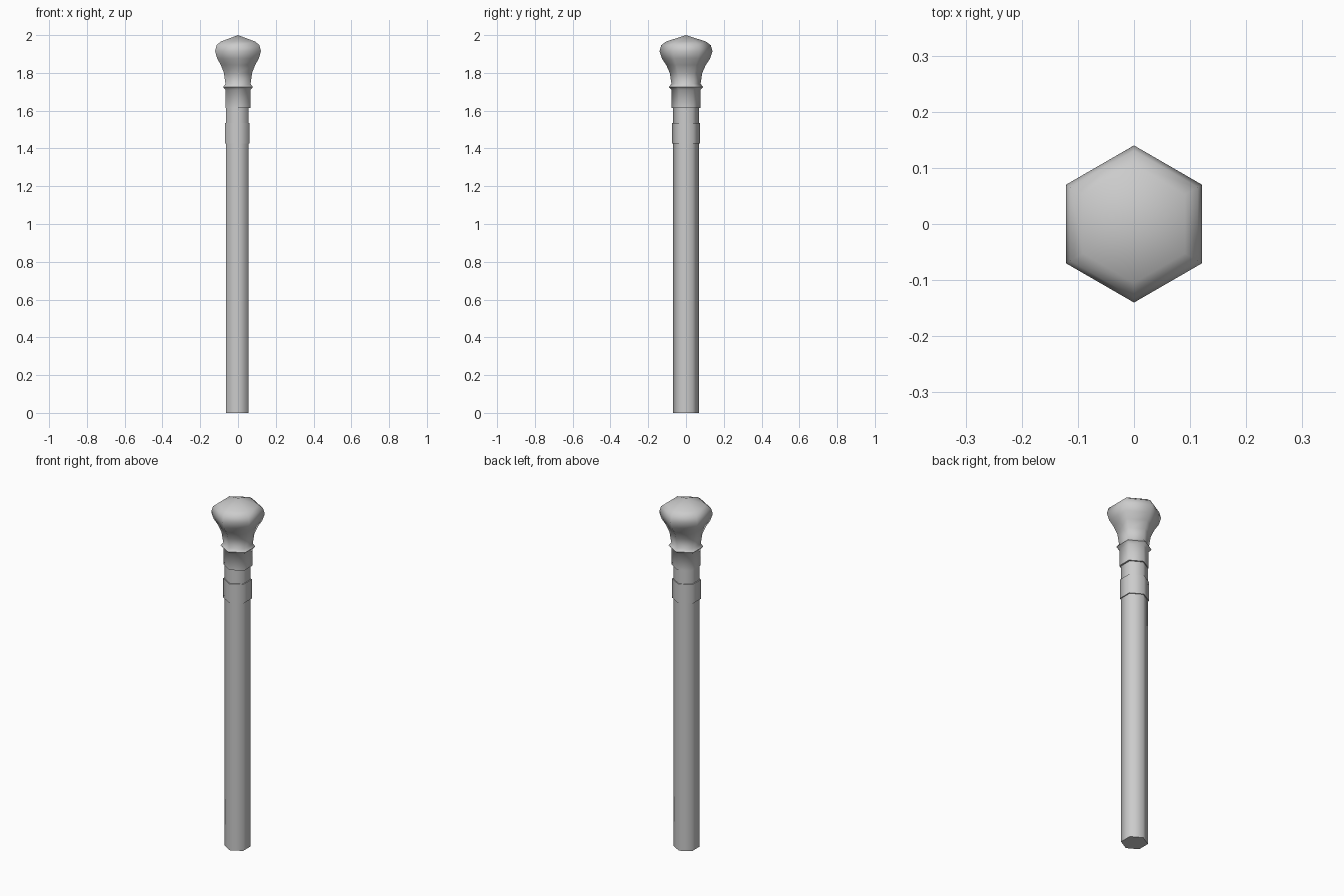
import bpy, bmesh, math

if "Cube" in bpy.data.objects:
    bpy.data.objects.remove(bpy.data.objects["Cube"])

SIDES = 6


def lathe(name, profile, x=0.0, smooth=30):
    """Six-sided turned part from (corner radius, z) points; corners face +y/-y."""
    bm = bmesh.new()
    rings = []
    for r, z in profile:
        if r == 0:
            rings.append([bm.verts.new((x, 0, z))] * SIDES)
            continue
        angles = [math.pi / 2 + math.tau * i / SIDES for i in range(SIDES)]
        rings.append([bm.verts.new((x + r * math.cos(a), r * math.sin(a), z)) for a in angles])
    for lo, hi in zip(rings, rings[1:]):
        for i in range(SIDES):
            j = (i + 1) % SIDES
            corners = list(dict.fromkeys((lo[i], lo[j], hi[j], hi[i])))
            bm.faces.new(corners)
    # close the open ends
    for ring, r in ((rings[0], profile[0][0]), (rings[-1], profile[-1][0])):
        if r > 0:
            bm.faces.new(ring)
    bmesh.ops.recalc_face_normals(bm, faces=bm.faces)
    mesh = bpy.data.meshes.new(name)
    bm.to_mesh(mesh)
    bm.free()
    ob = bpy.data.objects.new(name, mesh)
    bpy.context.collection.objects.link(ob)
    bpy.ops.object.select_all(action='DESELECT')
    ob.select_set(True)
    bpy.context.view_layer.objects.active = ob
    bpy.ops.object.shade_smooth_by_angle(angle=math.radians(smooth))
    return ob


# Long straight shaft, set very slightly to one side
lathe("shaft", [(0.069, 0), (0.069, 1.66)], x=-0.003, smooth=62)

# Band around the shaft
lathe("shaft_band", [(0.075, 1.425), (0.075, 1.535)], x=-0.003, smooth=62)

# Collar, raised ring and flared knob with a shallow pointed cap
lathe("knob", [
    (0.076, 1.615), (0.076, 1.71),
    (0.091, 1.725), (0.077, 1.742),
    (0.086, 1.80), (0.105, 1.842), (0.128, 1.877),
    (0.14, 1.915), (0.131, 1.947), (0.105, 1.966),
    (0, 2.0)], smooth=62)
